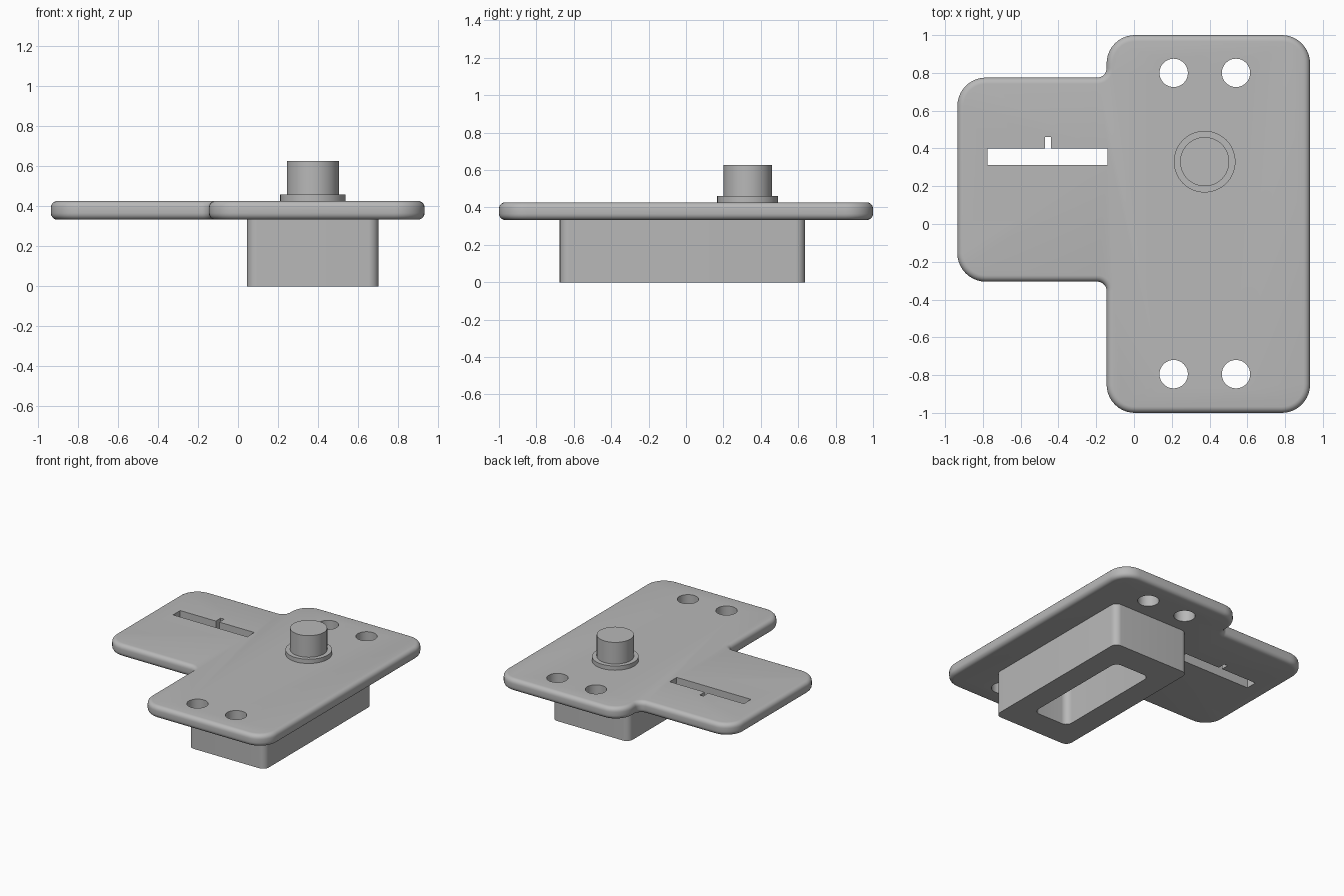
import bpy, bmesh, math
from mathutils import Vector

if "Cube" in bpy.data.objects:
    bpy.data.objects.remove(bpy.data.objects["Cube"])

grey = bpy.data.materials.new("plain_grey")
grey.diffuse_color = (0.48, 0.48, 0.48, 1)
grey.use_nodes = True
grey.node_tree.nodes["Principled BSDF"].inputs["Base Color"].default_value = grey.diffuse_color


def prism(name, corners, z0, z1, segs=10):
    """Extrude an outline of (x, y, fillet radius) corners from z0 to z1."""
    pts, n = [], len(corners)
    for i, (x, y, r) in enumerate(corners):
        p = Vector((x, y))
        if r == 0:
            pts.append(p)
            continue
        a = (Vector(corners[i - 1][:2]) - p).normalized()
        b = (Vector(corners[(i + 1) % n][:2]) - p).normalized()
        c = p + (a + b) * r                      # right-angled corners only
        for k in range(segs + 1):
            t = k / segs * math.pi / 2
            pts.append(c - b * r * math.cos(t) - a * r * math.sin(t))
    bm = bmesh.new()
    face = bm.faces.new([bm.verts.new((p.x, p.y, z0)) for p in pts])
    top = bmesh.ops.extrude_face_region(bm, geom=[face])["geom"]
    for v in top:
        if isinstance(v, bmesh.types.BMVert):
            v.co.z = z1
    bmesh.ops.recalc_face_normals(bm, faces=bm.faces)
    me = bpy.data.meshes.new(name)
    bm.to_mesh(me)
    bm.free()
    ob = bpy.data.objects.new(name, me)
    bpy.context.collection.objects.link(ob)
    me.materials.append(grey)
    return ob


def rect(x0, x1, y0, y1, r=0):
    return [(x0, y0, r), (x1, y0, r), (x1, y1, r), (x0, y1, r)]


def cylinder(name, x, y, r, z0, z1):
    bpy.ops.mesh.primitive_cylinder_add(vertices=64, radius=r, depth=z1 - z0,
                                        location=(x, y, (z0 + z1) / 2))
    ob = bpy.context.object
    ob.name = name
    ob.data.materials.append(grey)
    return ob


def select(ob):
    bpy.ops.object.select_all(action='DESELECT')
    ob.select_set(True)
    bpy.context.view_layer.objects.active = ob


def apply(ob, mod):
    select(ob)
    bpy.ops.object.modifier_apply(modifier=mod.name)


def cut(ob, cutter):
    mod = ob.modifiers.new("cut", 'BOOLEAN')
    mod.operation, mod.solver, mod.object = 'DIFFERENCE', 'EXACT', cutter
    apply(ob, mod)
    bpy.data.objects.remove(cutter)


BOT, TOP = 0.333, 0.427

# Mounting plate with a side wing and rounded rims
R, F = 0.15, 0.05
plate = prism("mounting_plate", [
    (-0.145, -1, R), (0.932, -1, R), (0.932, 1, R), (-0.145, 1, R),
    (-0.145, 0.775, F), (-0.935, 0.775, R), (-0.935, -0.305, R),
    (-0.145, -0.305, F)], BOT, TOP)
bev = plate.modifiers.new("rim", 'BEVEL')
bev.width, bev.segments, bev.use_clamp_overlap = 0.033, 5, False
bev.limit_method, bev.angle_limit = 'ANGLE', math.radians(60)
apply(plate, bev)

# Screw holes and notched slot
for x in (0.21, 0.54):
    for y in (0.8, -0.795):
        cut(plate, cylinder("hole_cutter", x, y, 0.075, 0.2, 0.6))
slot = [(-0.775, 0.313, 0), (-0.14, 0.313, 0), (-0.14, 0.4, 0), (-0.44, 0.4, 0),
        (-0.44, 0.46, 0), (-0.47, 0.46, 0), (-0.47, 0.4, 0), (-0.775, 0.4, 0)]
cut(plate, prism("slot_cutter", slot, 0.2, 0.6))

# Housing block below the plate, with an open pocket underneath
housing = prism("housing", rect(0.045, 0.702, -0.675, 0.637, 0.05), 0, BOT)
cut(housing, prism("pocket_cutter", rect(0.222, 0.525, -0.465, 0.427, 0.05), -0.1, BOT + 0.1))

# Collar and knob above the plate
collar = cylinder("collar", 0.374, 0.33, 0.163, TOP, 0.46)
knob = cylinder("knob", 0.374, 0.33, 0.13, 0.46, 0.627)

for ob in (plate, housing, collar, knob):
    select(ob)
    bpy.ops.object.shade_smooth_by_angle(angle=math.radians(35))
